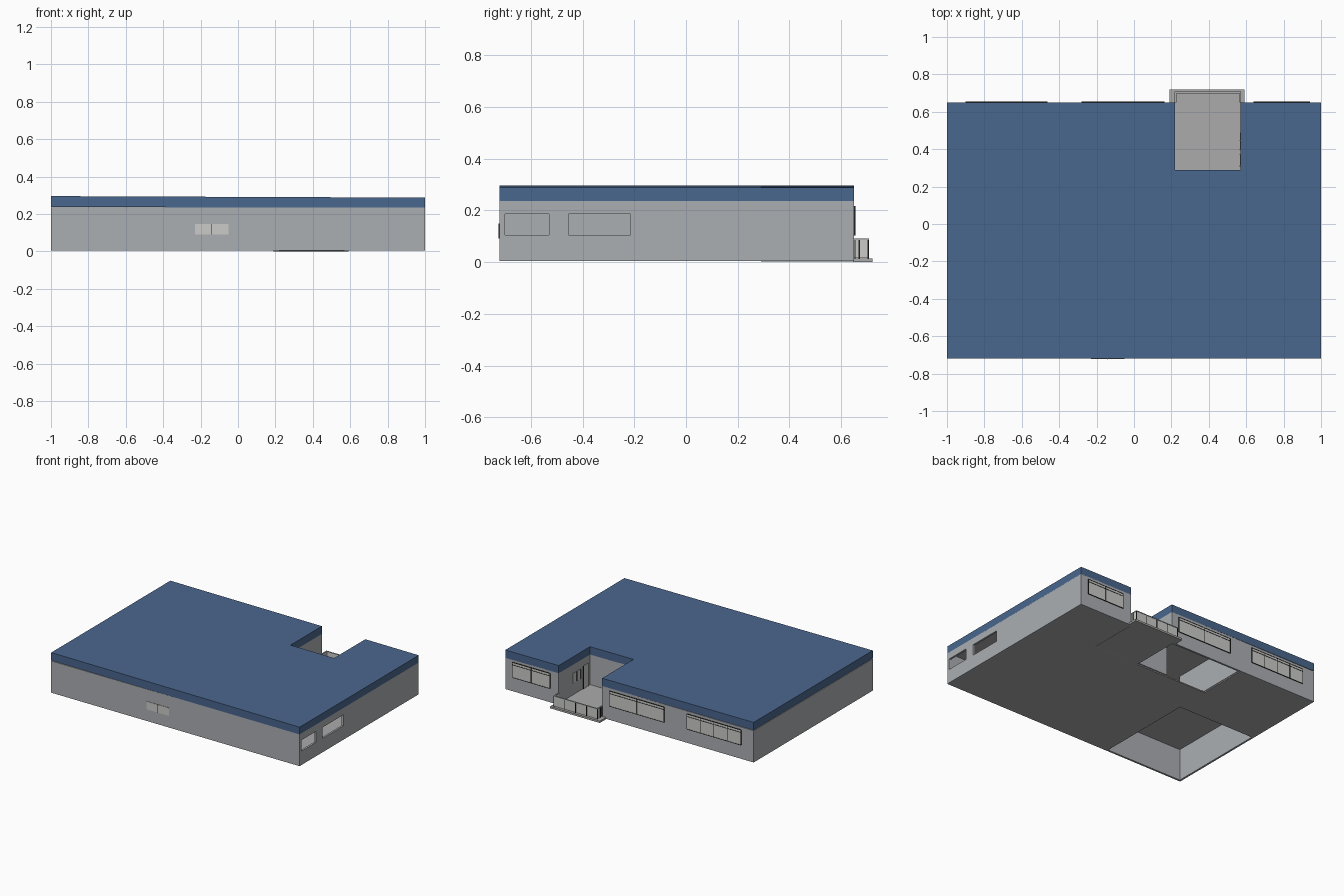
import bpy, bmesh

cube = bpy.data.objects.get("Cube")
if cube:
    bpy.data.objects.remove(cube, do_unlink=True)


def material(name, rgb):
    m = bpy.data.materials.new(name)
    m.use_nodes = True
    m.diffuse_color = (*rgb, 1)
    m.node_tree.nodes["Principled BSDF"].inputs["Base Color"].default_value = (*rgb, 1)
    return m


GREY = material("wall grey", (0.41, 0.43, 0.45))
BLUE = material("roof blue", (0.068, 0.135, 0.27))
PALE = material("pale panel", (0.6, 0.6, 0.58))
DARK = material("dark frame", (0.015, 0.015, 0.015))
CONCRETE = material("floor concrete", (0.41, 0.41, 0.41))


def finish(name, bm, *mats):
    bmesh.ops.recalc_face_normals(bm, faces=bm.faces)
    me = bpy.data.meshes.new(name)
    bm.to_mesh(me)
    bm.free()
    for m in mats:
        me.materials.append(m)
    ob = bpy.data.objects.new(name, me)
    bpy.context.collection.objects.link(ob)
    return ob


def boxes(name, mat, spans):
    """One object from boxes given as (x0, x1, y0, y1, z0, z1)."""
    bm = bmesh.new()
    for x0, x1, y0, y1, z0, z1 in spans:
        for v in bmesh.ops.create_cube(bm, size=1)["verts"]:
            v.co.x = x1 if v.co.x > 0 else x0
            v.co.y = y1 if v.co.y > 0 else y0
            v.co.z = z1 if v.co.z > 0 else z0
    return finish(name, bm, mat)


def prism(outline, z0, z1):
    bm = bmesh.new()
    face = bm.faces.new([bm.verts.new((x, y, z0)) for x, y in outline])
    top = bmesh.ops.extrude_face_region(bm, geom=[face])["geom"]
    for v in top:
        if isinstance(v, bmesh.types.BMVert):
            v.co.z = z1
    bmesh.ops.recalc_face_normals(bm, faces=bm.faces)
    return bm


# Footprint with the terrace notch in the back
FRONT, BACK = -0.72, 0.65
N0, N1, NY = 0.22, 0.57, 0.29
EAVE, TOP = 0.235, 0.292


def footprint(d=0.0):
    return [(-1 + d, FRONT + d), (1 - d, FRONT + d), (1 - d, BACK - d), (N1 + d, BACK - d),
            (N1 + d, NY - d), (N0 - d, NY - d), (N0 - d, BACK - d), (-1 + d, BACK - d)]


# Outer walls: hollow shell with two real openings in the left side
walls = finish("outer_walls", prism(footprint(), 0.004, EAVE), GREY)
cutters = [
    finish("room_cutter", prism(footprint(0.014), -0.1, 0.5), GREY),
    boxes("opening_cutter", GREY, [(0.9, 1.1, -0.70, -0.53, 0.105, 0.185),
                                   (0.9, 1.1, -0.455, -0.215, 0.105, 0.185)]),
]
bpy.context.view_layer.objects.active = walls
for c in cutters:
    mod = walls.modifiers.new("cut", 'BOOLEAN')
    mod.operation = 'DIFFERENCE'
    mod.solver = 'EXACT'
    mod.object = c
    bpy.ops.object.modifier_apply(modifier=mod.name)
    bpy.data.objects.remove(c, do_unlink=True)

# Roof slab: blue outside, grey ceiling, falling slightly to one side
bm = prism(footprint(), EAVE, TOP)
for f in bm.faces:
    f.material_index = 1 if f.normal.z < -0.5 else 0
for v in bm.verts:
    v.co.z -= 0.004 * v.co.x
finish("roof", bm, BLUE, CONCRETE)

# Floor, left open under two rooms
boxes("floor", CONCRETE, [
    (-0.37, 0.99, FRONT + 0.01, NY - 0.01, 0.004, 0.012),
    (-0.99, -0.37, 0.03, BACK - 0.01, 0.004, 0.012),
    (N1 + 0.01, 0.99, NY - 0.01, BACK - 0.01, 0.004, 0.012),
])

# Inner partitions
boxes("partitions", GREY, [
    (-0.38, -0.366, 0.03, BACK - 0.01, 0.012, EAVE),
    (-0.04, N0, NY - 0.012, NY - 0.002, 0.012, EAVE),
    (N0, N0 + 0.012, FRONT + 0.01, NY - 0.012, 0.012, EAVE),
])

# Terrace slab with a wider lip
boxes("terrace", CONCRETE, [
    (N0, N1, NY, BACK, 0.002, 0.014),
    (0.19, 0.59, BACK - 0.005, 0.72, 0.0, 0.014),
])


def window(name, x0, x1, z0, z1, y, side, panes, head=0.0):
    """Pale panes with dark mullions, lying on a front or back wall."""
    t = 0.002
    step = (x1 - x0) / panes

    def layer(a, b, c, d, depth):
        ya, yb = sorted((y - side * 0.001, y + side * depth))
        return (a, b, ya, yb, c, d)

    boxes(name + "_panes", PALE, [layer(x0, x1, z0, z1, 0.003)])
    bars = [layer(x0 + i * step - t, x0 + i * step + t, z0, z1, 0.005)
            for i in range(0 if head else 1, panes + 1 if head else panes)]
    if head:
        bars += [layer(x0, x1, z - 0.0015, z + 0.0015, 0.005) for z in (z0, z1 - head, z1)]
    boxes(name + "_bars", DARK, bars)


window("front_window", -0.23, -0.05, 0.09, 0.148, FRONT, -1, 2)
window("back_left_window", 0.64, 0.94, 0.105, 0.215, BACK, 1, 2, 0.018)
window("back_middle_window", -0.28, 0.16, 0.105, 0.215, BACK, 1, 2, 0.018)
window("back_right_window", -0.90, -0.465, 0.105, 0.215, BACK, 1, 4, 0.018)

# Window and door on the side wall of the notch
boxes("terrace_window", PALE, [(N1 - 0.003, N1 + 0.001, 0.40, 0.49, 0.10, 0.17)])
boxes("terrace_door", PALE, [(N1 - 0.003, N1 + 0.001, 0.31, 0.37, 0.014, 0.18)])
boxes("terrace_frames", DARK, [(N1 - 0.005, N1 + 0.001, y - 0.002, y + 0.002, z, z1)
                               for y, z, z1 in ((0.40, 0.10, 0.17), (0.445, 0.10, 0.17),
                                                (0.31, 0.014, 0.18), (0.37, 0.014, 0.18))])

# Terrace railing: panels on three sides, with dark posts and a top rail
RY, RZ0, RZ1 = 0.705, 0.016, 0.086
boxes("railing_panels", PALE, [
    (N0, N1, RY - 0.004, RY, RZ0, RZ1),
    (N0, N0 + 0.004, BACK, RY - 0.004, RZ0, RZ1),
    (N1 - 0.004, N1, BACK, RY - 0.004, RZ0, RZ1),
])
p = 0.0025
posts = [(N0 + (N1 - N0) * i / 4, RY) for i in range(5)]
posts += [(x, y) for x in (N0, N1) for y in (BACK + 0.003, BACK + 0.02)]
boxes("railing_posts", DARK, [(x - p, x + p, y - p, y + p, 0.01, RZ1) for x, y in posts])
boxes("railing_top", GREY, [
    (N0 - p, N1 + p, RY - 0.006, RY + p, RZ1, RZ1 + 0.005),
    (N0 - p, N0 + 0.006, BACK, RY - 0.006, RZ1, RZ1 + 0.005),
    (N1 - 0.006, N1 + p, BACK, RY - 0.006, RZ1, RZ1 + 0.005),
])
